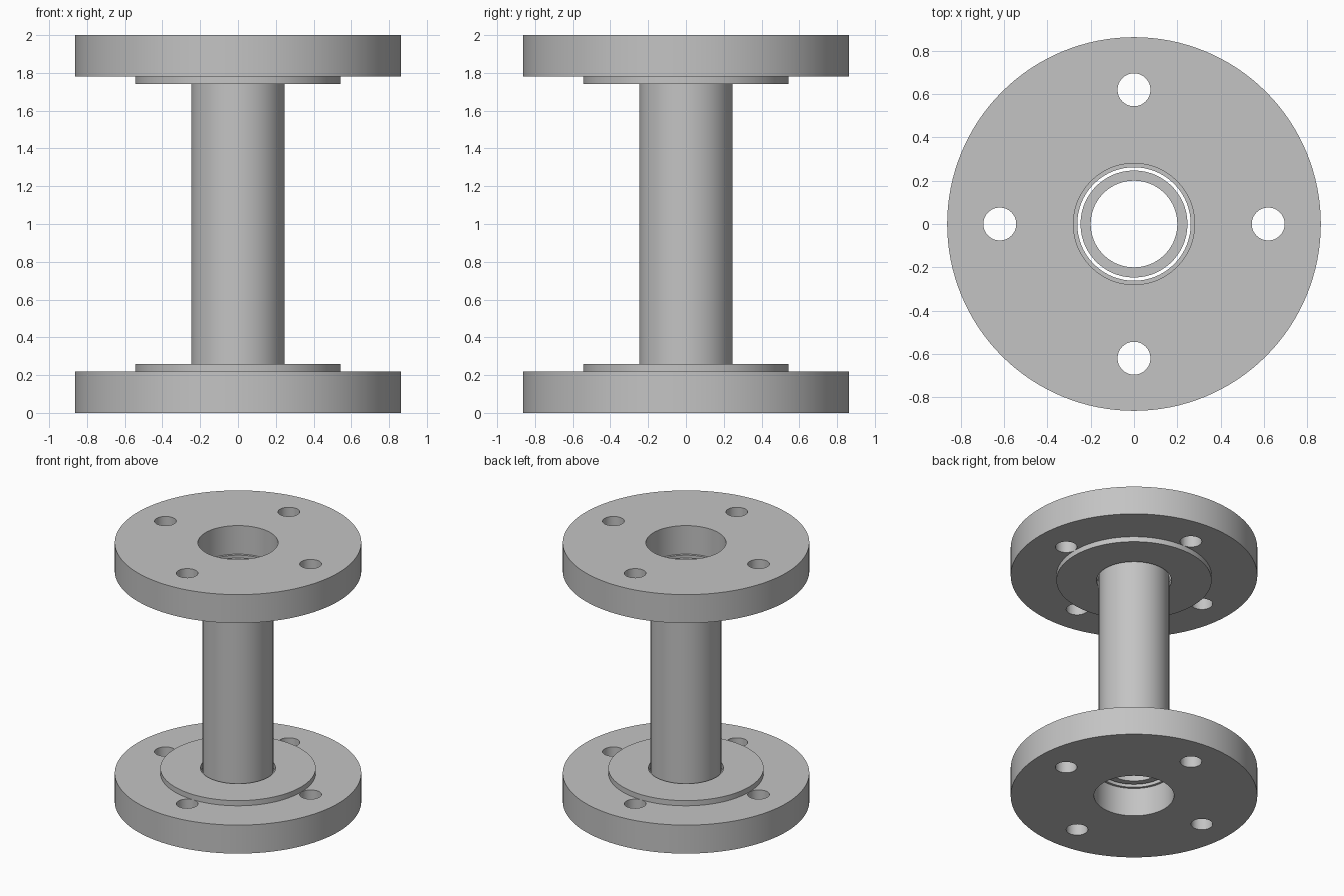
import bpy
import bmesh
from math import cos, sin, pi
from mathutils import Matrix, Vector

cube = bpy.data.objects.get("Cube")
if cube:
    bpy.data.objects.remove(cube, do_unlink=True)

SEGMENTS = 128
HEIGHT = 2.0

steel = bpy.data.materials.new("plain_steel_grey")
steel.use_nodes = True
steel.diffuse_color = (0.55, 0.55, 0.55, 1)
steel.node_tree.nodes["Principled BSDF"].inputs["Base Color"].default_value = (0.55, 0.55, 0.55, 1)


def make_object(name, bm):
    bmesh.ops.recalc_face_normals(bm, faces=bm.faces)
    mesh = bpy.data.meshes.new(name)
    bm.to_mesh(mesh)
    bm.free()
    mesh.materials.append(steel)
    obj = bpy.data.objects.new(name, mesh)
    bpy.context.collection.objects.link(obj)
    return obj


def revolve(name, profile):
    """Turn a closed (radius, height) outline around the z axis."""
    bm = bmesh.new()
    verts = [bm.verts.new((r, 0, z)) for r, z in profile]
    edges = [bm.edges.new((v, verts[i - 1])) for i, v in enumerate(verts)]
    bmesh.ops.spin(bm, geom=verts + edges, cent=(0, 0, 0), axis=(0, 0, 1),
                   angle=2 * pi, steps=SEGMENTS, use_merge=True)
    bmesh.ops.remove_doubles(bm, verts=bm.verts, dist=1e-5)
    return make_object(name, bm)


def select_only(obj):
    bpy.ops.object.select_all(action='DESELECT')
    obj.select_set(True)
    bpy.context.view_layer.objects.active = obj


def smooth(obj):
    select_only(obj)
    bpy.ops.object.shade_smooth_by_angle(angle=pi / 6)


# Bolt hole cutter: four pins on one circle
bm = bmesh.new()
for i in range(4):
    a = i * pi / 2
    place = Matrix.Translation(Vector((0.62 * cos(a), 0.62 * sin(a), HEIGHT / 2)))
    bmesh.ops.create_cone(bm, cap_ends=True, segments=48, radius1=0.076,
                          radius2=0.076, depth=HEIGHT + 1, matrix=place)
cutter = make_object("bolt_hole_cutter", bm)
cutter.hide_render = True

# Flanges: disc, raised collar, and a bore with a small inner step
outline = [(0.28, 0), (0.863, 0), (0.863, 0.22), (0.543, 0.22),
           (0.543, 0.26), (0.262, 0.26), (0.262, 0.22), (0.28, 0.22)]
for name, flip in (("bottom_flange", False), ("top_flange", True)):
    flange = revolve(name, [(r, HEIGHT - z if flip else z) for r, z in outline])
    holes = flange.modifiers.new("bolt_holes", 'BOOLEAN')
    holes.operation = 'DIFFERENCE'
    holes.solver = 'EXACT'
    holes.object = cutter
    select_only(flange)
    bpy.ops.object.modifier_apply(modifier=holes.name)
    smooth(flange)
bpy.data.objects.remove(cutter, do_unlink=True)

# Pipe: hollow tube held loosely in both flanges
end = 0.235
pipe = revolve("pipe", [(0.2, end), (0.247, end),
                        (0.247, HEIGHT - end), (0.2, HEIGHT - end)])
smooth(pipe)
